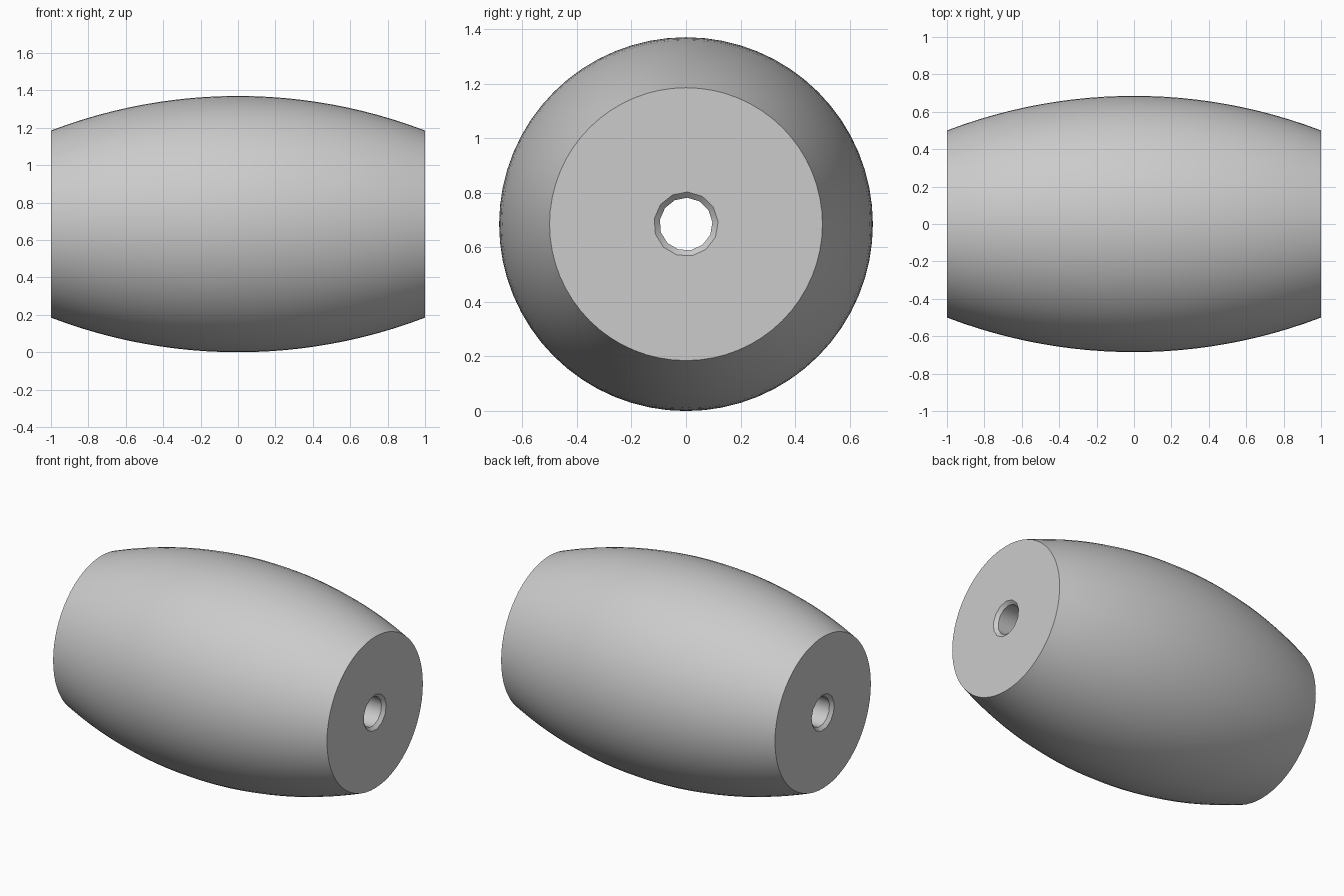
import bpy, bmesh
from math import sin, cos, tau, sqrt

if "Cube" in bpy.data.objects:
    bpy.data.objects.remove(bpy.data.objects["Cube"])

# Proportions
HALF, R_END, R_MID = 1.0, 0.5, 0.685
R_BORE, R_MOUTH, CHAMFER = 0.097, 0.118, 0.02
BODY_SIDES, BORE_SIDES, STEPS = 64, 13, 24

grey = bpy.data.materials.new("light grey")
grey.use_nodes = True
colour = (0.6, 0.6, 0.6, 1)
grey.diffuse_color = colour
grey.node_tree.nodes["Principled BSDF"].inputs["Base Color"].default_value = colour

bm = bmesh.new()


def lathe(profile, sides, start=0.0):
    """Turn (x, radius) points round the x axis; return the two end rings."""
    rings = []
    for x, r in profile:
        angles = [start + tau * i / sides for i in range(sides)]
        rings.append([bm.verts.new((x, r * cos(a), R_MID + r * sin(a))) for a in angles])
    for a, b in zip(rings, rings[1:]):
        for i in range(sides):
            j = (i + 1) % sides
            bm.faces.new((a[i], a[j], b[j], b[i]))
    return rings[0], rings[-1]


# Bulging outer wall, a circular arc along the length
sag = R_MID - R_END
arc = (HALF ** 2 + sag ** 2) / (2 * sag)
xs = [HALF * (2 * i / STEPS - 1) for i in range(STEPS + 1)]
outer = lathe([(x, R_MID - arc + sqrt(arc ** 2 - x * x)) for x in xs], BODY_SIDES)

# Through bore with chamfered mouths
inner = lathe([(-HALF, R_MOUTH), (CHAMFER - HALF, R_BORE),
               (HALF - CHAMFER, R_BORE), (HALF, R_MOUTH)], BORE_SIDES, 0.07)

# Flat end caps between the rim and the bore mouth
for rim, mouth in zip(outer, inner):
    edges = [bm.edges.get((ring[i - 1], ring[i])) for ring in (rim, mouth) for i in range(len(ring))]
    bmesh.ops.triangle_fill(bm, use_beauty=True, edges=edges)

bmesh.ops.recalc_face_normals(bm, faces=bm.faces)
mesh = bpy.data.meshes.new("barrel_roller")
bm.to_mesh(mesh)
bm.free()
mesh.materials.append(grey)
roller = bpy.data.objects.new("barrel_roller", mesh)
bpy.context.collection.objects.link(roller)

# Smooth walls, crisp rims
bpy.ops.object.select_all(action="DESELECT")
roller.select_set(True)
bpy.context.view_layer.objects.active = roller
bpy.ops.object.shade_smooth_by_angle()
